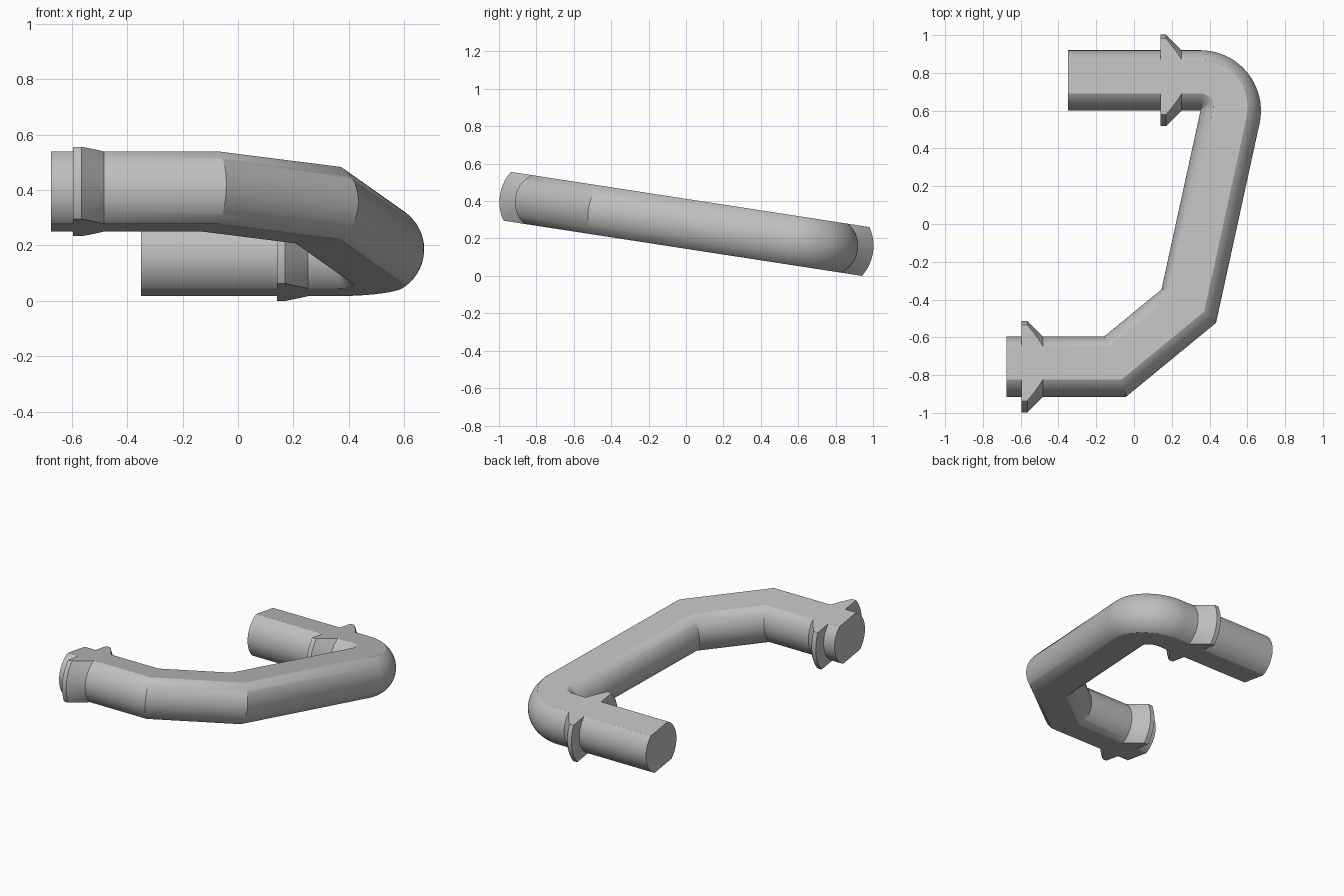
import bpy, bmesh, math
from mathutils import Vector, Matrix

cube = bpy.data.objects.get("Cube")
if cube:
    bpy.data.objects.remove(cube)

PIPE, COLLAR, HALF = 0.16, 0.2425, 0.132   # radii and half thickness between the flats
SIDES, BEND_STEPS = 64, 20
UP = Vector((0, 0, 1))

grey = bpy.data.materials.new("plain grey")
grey.use_nodes = True
colour = (0.52, 0.52, 0.52, 1)
grey.diffuse_color = colour
grey.node_tree.nodes["Principled BSDF"].inputs["Base Color"].default_value = colour

# Centre line: two mitred corners, then a round bend
front_v, back_v, bend_r = -0.764, 0.769, 0.162
start, corner_a, corner_b = (Vector(p) for p in ((-0.675, front_v), (-0.10, front_v), (0.29, -0.44)))
bend = Vector((0.35, back_v - bend_r))
to_bend = bend - corner_b
heading = math.atan2(to_bend.y, to_bend.x) - math.asin(bend_r / to_bend.length)

# Stations hold centre, sideways vector and radius
stations = []


def straight(x, v, radius, side):
    stations.append((Vector((x, v)), Vector((0, side)), radius))


def mitre(before, point, after):
    d1, d2 = (point - before).normalized(), (after - point).normalized()
    n1, n2 = Vector((-d1.y, d1.x)), Vector((-d2.y, d2.x))
    stations.append((point, (n1 + n2) / (1 + n1.dot(n2)), PIPE))


def collar(x, v, side):
    rings = [(x, PIPE), (x, COLLAR), (x + 0.03, COLLAR), (x + 0.112, PIPE)]
    for px, radius in rings if side > 0 else reversed(rings):
        straight(px, v, radius, side)


# Front pipe end with its collar
straight(start.x, front_v, PIPE, 1)
collar(-0.595, front_v, 1)
mitre(start, corner_a, corner_b)
# The long run leaves the second corner along the tangent to the bend
heading += 2 * math.asin(bend_r / to_bend.length) if heading > math.pi / 2 else 0
first = heading - math.pi / 2
tangent = bend + bend_r * Vector((math.cos(first), math.sin(first)))
mitre(corner_a, corner_b, tangent)
for i in range(BEND_STEPS + 1):
    a = first + (math.pi / 2 - first) * i / BEND_STEPS
    radial = Vector((math.cos(a), math.sin(a)))
    stations.append((bend + bend_r * radial, -radial, PIPE))
# Back pipe end with its collar
collar(0.14, back_v, -1)
straight(-0.35, back_v, PIPE, -1)

# Sweep the round section
bm = bmesh.new()
rings = []
for centre, side, radius in stations:
    angles = [2 * math.pi * (k + 0.5) / SIDES for k in range(SIDES)]
    rings.append([bm.verts.new(centre.to_3d() + radius * (math.cos(a) * side.to_3d() + math.sin(a) * UP))
                  for a in angles])
for r1, r2 in zip(rings, rings[1:]):
    for k in range(SIDES):
        j = (k + 1) % SIDES
        bm.faces.new((r1[k], r1[j], r2[j], r2[k]))
bm.faces.new(rings[0])
bm.faces.new(rings[-1])

# Slice the top and bottom flat
for sign in (1, -1):
    cut = bmesh.ops.bisect_plane(bm, geom=bm.verts[:] + bm.edges[:] + bm.faces[:],
                                 plane_co=UP * sign * HALF, plane_no=UP * sign, clear_outer=True)
    edges = [e for e in cut["geom_cut"] if isinstance(e, bmesh.types.BMEdge)]
    bmesh.ops.edgeloop_fill(bm, edges=edges)
bmesh.ops.recalc_face_normals(bm, faces=bm.faces)

# Tilt the whole pipe down towards the back
bm.transform(Matrix.Translation((0, 0, 0.2785)) @ Matrix.Rotation(-math.atan(0.154), 4, "X"))
mesh = bpy.data.meshes.new("bent_pipe")
bm.to_mesh(mesh)
bm.free()
mesh.materials.append(grey)
pipe = bpy.data.objects.new("bent_pipe", mesh)
bpy.context.collection.objects.link(pipe)
bpy.context.view_layer.objects.active = pipe
pipe.select_set(True)
bpy.ops.object.shade_smooth_by_angle(angle=math.radians(30))
